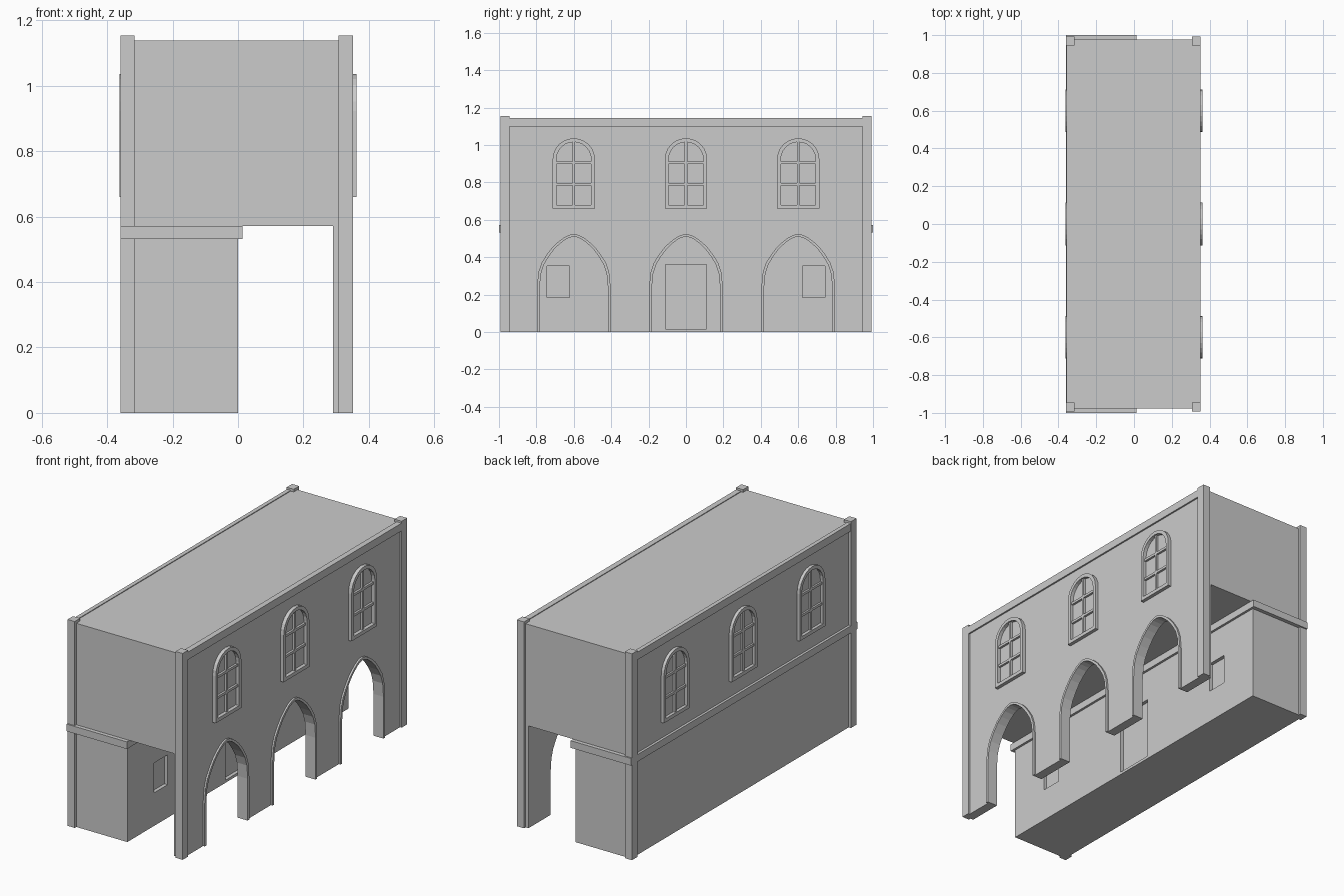
import bpy, bmesh, math

if "Cube" in bpy.data.objects:
    bpy.data.objects.remove(bpy.data.objects["Cube"])

END = 0.978            # half length of the walls
FRONT, BACK = 0.342, -0.346
ROOF = 1.139
LEDGE_LO, LEDGE_HI = 0.532, 0.572


def finish(name, bm):
    bmesh.ops.recalc_face_normals(bm, faces=bm.faces)
    me = bpy.data.meshes.new(name)
    bm.to_mesh(me)
    bm.free()
    ob = bpy.data.objects.new(name, me)
    bpy.context.collection.objects.link(ob)
    return ob


def add_box(bm, x, y, z):
    vs = [bm.verts.new((a, b, c)) for a in x for b in y for c in z]
    for f in ((0, 1, 3, 2), (4, 6, 7, 5), (0, 4, 5, 1), (2, 3, 7, 6), (0, 2, 6, 4), (1, 5, 7, 3)):
        bm.faces.new([vs[i] for i in f])


def boxes(name, *dims):
    bm = bmesh.new()
    for d in dims:
        add_box(bm, *d)
    return finish(name, bm)


def prism(name, pts, x0, x1):
    """Extrude a closed (y, z) outline from x0 to x1."""
    bm = bmesh.new()
    a = [bm.verts.new((x0, y, z)) for y, z in pts]
    b = [bm.verts.new((x1, y, z)) for y, z in pts]
    bm.faces.new(a)
    bm.faces.new(b[::-1])
    n = len(pts)
    for i in range(n):
        j = (i + 1) % n
        bm.faces.new((a[i], a[j], b[j], b[i]))
    return finish(name, bm)


def ring(name, outer, inner, x0, x1):
    """Closed frame between two (y, z) outlines."""
    bm = bmesh.new()
    loops = [[bm.verts.new((x, y, z)) for y, z in pts]
             for pts, x in ((outer, x0), (outer, x1), (inner, x1), (inner, x0))]
    n = len(outer)
    for k in range(4):
        p, q = loops[k], loops[(k + 1) % 4]
        for i in range(n):
            j = (i + 1) % n
            bm.faces.new((p[i], p[j], q[j], q[i]))
    return finish(name, bm)


def arch(cy, sy=1.0, sz=1.0):
    """Pointed arch outline from left foot over the apex to right foot."""
    half = [(.197, 0), (.197, .24), (.189, .32), (.172, .37), (.144, .415),
            (.111, .457), (.08, .485), (.05, .507), (.025, .519)]
    right = [(cy + y * sy, z * sz) for y, z in half]
    left = [(cy - y * sy, z * sz) for y, z in half]
    return left + [(cy, .524 * sz)] + right[::-1]


def window_outline(cy, r, z0, spring=0.923):
    pts = [(cy - r, z0), (cy + r, z0)]
    for i in range(13):
        t = math.pi * i / 12
        pts.append((cy + r * math.cos(t), spring + r * math.sin(t)))
    return pts


BAYS = (-0.6, 0, 0.6)
INNER = (.183 / .197, .51 / .524)

# arcade wall, full height, with three arched openings
outline = [(-END, ROOF), (-END, 0)]
for cy in BAYS:
    outline += arch(cy, *INNER)
outline += [(END, 0), (END, ROOF)]
prism("arcade_wall", outline, 0.29, FRONT)

# raised arch trims
for cy in BAYS:
    prism("arch_trim", arch(cy) + arch(cy, *INNER)[::-1], FRONT - .01, 0.352)

# upper storey
boxes("upper_storey", ((BACK, 0.29), (-END, END), (LEDGE_HI, ROOF)))

# ground floor room with recessed door and small windows
room = boxes("ground_room", ((BACK, 0), (-END, END), (0, LEDGE_LO + .01)))
cut = boxes("opening_cutter",
            ((-.02, .05), (-.11, .11), (.015, .36)),
            ((-.02, .05), (-.743, -.623), (.185, .352)),
            ((-.02, .05), (.623, .743), (.185, .352)))
mod = room.modifiers.new("openings", 'BOOLEAN')
mod.operation = 'DIFFERENCE'
mod.solver = 'EXACT'
mod.object = cut
bpy.context.view_layer.objects.active = room
bpy.ops.object.modifier_apply(modifier=mod.name)
bpy.data.objects.remove(cut)

# ledge between the storeys
boxes("storey_ledge", ((-.36, .013), (-1, 1), (LEDGE_LO, LEDGE_HI)))

# corner pilasters
for x in ((-.36, -.316), (.308, .352)):
    for s in (-1, 1):
        boxes("corner_pilaster", (x, (s * .944, s * .992), (0, 1.154)))

# roof edge cornices
boxes("front_cornice", ((.32, .351), (-.944, .944), (1.10, 1.143)))
boxes("back_cornice", ((-.358, -.335), (-.944, .944), (1.10, 1.143)))

# arched windows with glazing bars on both long sides
for wall, tip, bar in ((FRONT, .362, .354), (BACK, -.363, -.356)):
    inside = wall - math.copysign(.01, wall)
    for cy in BAYS:
        ring("window_frame", window_outline(cy, .113, .66),
             window_outline(cy, .093, .68), inside, tip)
        bars = [((inside, bar), (cy - .007, cy + .007), (.675, 1.02))]
        for z in (.79, .905):
            for s in (-1, 1):
                bars.append(((inside, bar), (cy + s * .007, cy + s * .098), (z - .007, z + .007)))
        boxes("window_bars", *bars)
